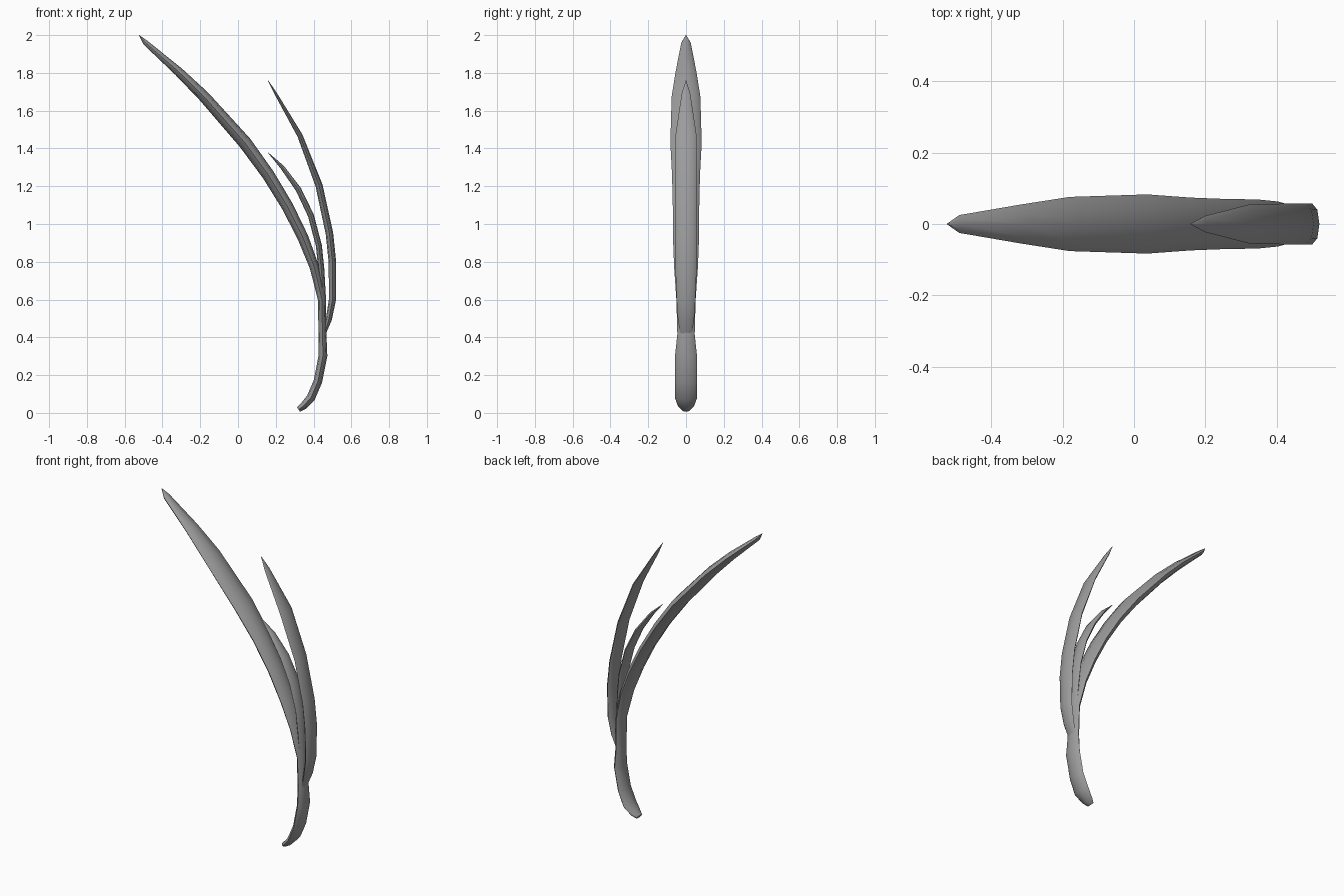
import bpy, bmesh, math
from mathutils import Vector

cube = bpy.data.objects.get("Cube")
if cube:
    bpy.data.objects.remove(cube, do_unlink=True)

grey = bpy.data.materials.new("plain grey")
grey.use_nodes = True
grey.diffuse_color = (0.33, 0.33, 0.33, 1)
grey.node_tree.nodes["Principled BSDF"].inputs["Base Color"].default_value = (0.33, 0.33, 0.33, 1)

SIDES = 8


def blade(name, stations):
    """Sweep a flattened octagon along (x, z, half width, half thickness) stations."""
    bm = bmesh.new()
    points = [Vector((x, 0, z)) for x, z, w, t in stations]
    rings = []
    for i, (x, z, w, t) in enumerate(stations):
        along = (points[min(i + 1, len(points) - 1)] - points[max(i - 1, 0)]).normalized()
        across = Vector((along.z, 0, -along.x))
        ring = []
        for k in range(SIDES):
            a = math.tau * k / SIDES
            ring.append(bm.verts.new(points[i] + across * t * math.cos(a) + Vector((0, w * math.sin(a), 0))))
        rings.append(ring)
    for low, high in zip(rings, rings[1:]):
        for k in range(SIDES):
            n = (k + 1) % SIDES
            bm.faces.new((low[k], low[n], high[n], high[k]))
    bm.faces.new(rings[0])
    bm.faces.new(rings[-1])
    bmesh.ops.recalc_face_normals(bm, faces=bm.faces)
    mesh = bpy.data.meshes.new(name)
    bm.to_mesh(mesh)
    bm.free()
    mesh.materials.append(grey)
    obj = bpy.data.objects.new(name, mesh)
    bpy.context.collection.objects.link(obj)
    bpy.ops.object.select_all(action="DESELECT")
    obj.select_set(True)
    bpy.context.view_layer.objects.active = obj
    bpy.ops.object.shade_smooth_by_angle(angle=math.radians(40))


# Stem with the long leaning blade
blade("stem_and_long_blade", [
    (.32, .018, .025, .014), (.344, .034, .042, .019), (.386, .08, .059, .023),
    (.423, .167, .058, .023), (.45, .304, .058, .023), (.447, .415, .046, .021),
    (.444, .6, .051, .021), (.405, .77, .063, .025), (.344, .928, .069, .029),
    (.262, 1.093, .07, .031), (.159, 1.262, .074, .033), (.037, 1.43, .083, .035),
    (-.18, 1.675, .076, .03), (-.315, 1.807, .055, .024), (-.49, 1.96, .025, .014),
    (-.524, 2, .001, .001)])

# Outer blade
blade("outer_blade", [
    (.455, .41, .03, .006), (.481, .495, .043, .016), (.5, .6, .05, .019),
    (.5, .796, .057, .02), (.484, .95, .057, .02), (.429, 1.204, .057, .019),
    (.328, 1.468, .056, .014), (.2, 1.69, .023, .007), (.159, 1.76, .001, .001)])

# Short blade between the two
blade("short_blade", [
    (.452, .48, .03, .012), (.452, .6, .035, .014), (.441, .76, .043, .016),
    (.428, .886, .046, .016), (.386, 1.045, .046, .016), (.32, 1.183, .04, .015),
    (.235, 1.3, .025, .011), (.159, 1.378, .001, .001)])
